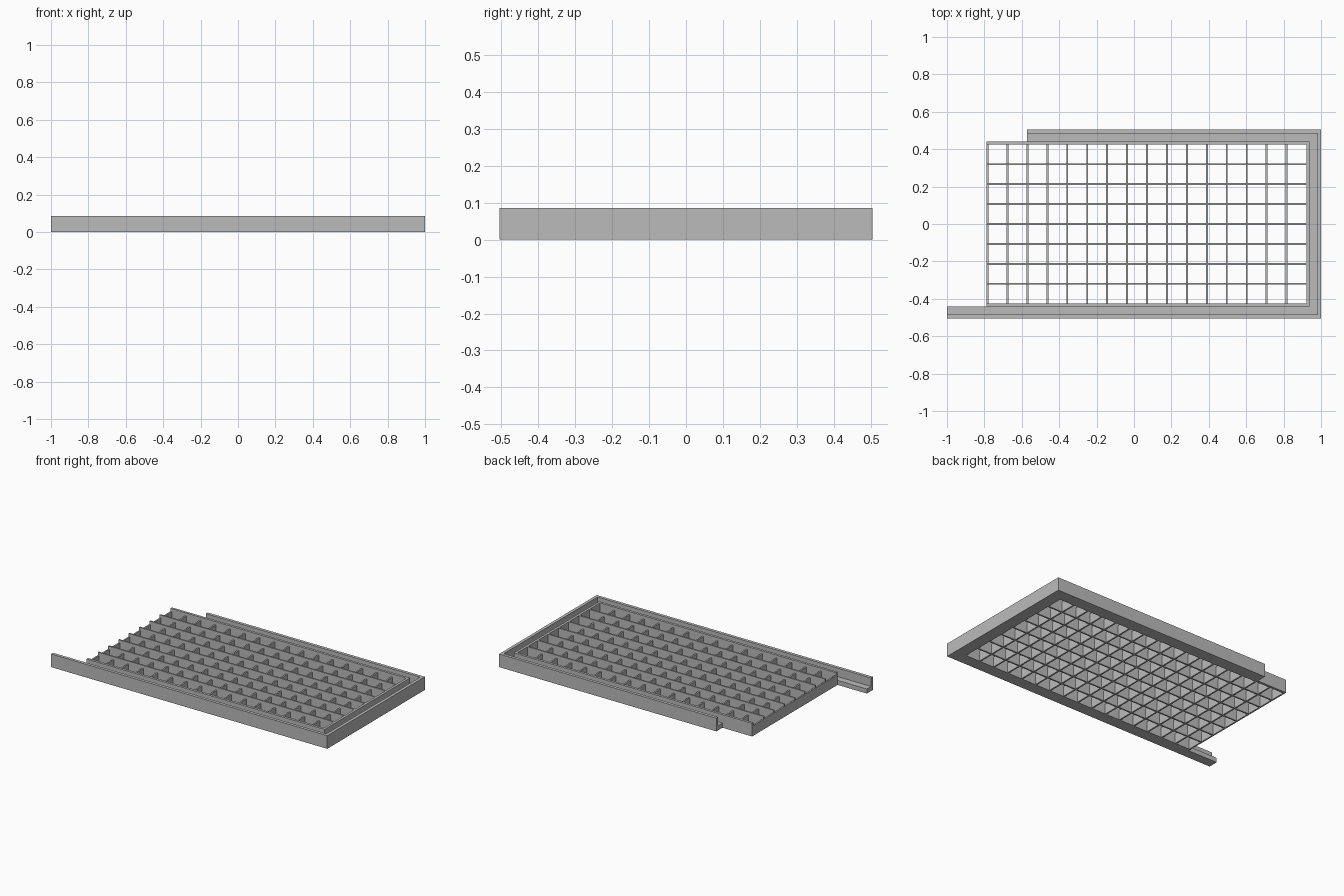
import bpy
import bmesh

cube = bpy.data.objects.get("Cube")
if cube:
    bpy.data.objects.remove(cube, do_unlink=True)

# Material
steel = bpy.data.materials.new("grey_steel")
steel.use_nodes = True
GREY = (0.5, 0.5, 0.5, 1.0)
steel.diffuse_color = GREY
steel.node_tree.nodes["Principled BSDF"].inputs["Base Color"].default_value = GREY

# Main dimensions
HALF_Y = 0.505
TOP = 0.086
WALL = 0.02        # upright leg thickness
FOOT = 0.063       # width of the flat leg
FOOT_TOP = 0.03
BACK_END = -0.573  # where the back leg of the frame stops
GRATE_LEFT = -0.788
GRATE_RIGHT = 1 - FOOT
GRATE_Y = HALF_Y - FOOT
PITCH = 0.1066
BAR = 0.01
CROSS_TOP = 0.066


def finish(bm, name):
    bmesh.ops.recalc_face_normals(bm, faces=bm.faces)
    mesh = bpy.data.meshes.new(name)
    bm.to_mesh(mesh)
    bm.free()
    mesh.materials.append(steel)
    obj = bpy.data.objects.new(name, mesh)
    bpy.context.scene.collection.objects.link(obj)
    return obj


def add_box(bm, x0, x1, y0, y1, z0, z1):
    verts = bmesh.ops.create_cube(bm, size=1)["verts"]
    bmesh.ops.scale(bm, verts=verts, vec=(x1 - x0, y1 - y0, z1 - z0))
    bmesh.ops.translate(bm, verts=verts,
                        vec=((x0 + x1) / 2, (y0 + y1) / 2, (z0 + z1) / 2))


# Angle frame: L profile (inset, height) swept with mitred corners
profile = [(0, 0), (FOOT, 0), (FOOT, FOOT_TOP), (WALL, FOOT_TOP), (WALL, TOP), (0, TOP)]
bm = bmesh.new()
stations = [
    [bm.verts.new((-1, d - HALF_Y, z)) for d, z in profile],
    [bm.verts.new((1 - d, d - HALF_Y, z)) for d, z in profile],
    [bm.verts.new((1 - d, HALF_Y - d, z)) for d, z in profile],
    [bm.verts.new((BACK_END, HALF_Y - d, z)) for d, z in profile],
]
for a, b in zip(stations, stations[1:]):
    for i in range(len(profile)):
        j = (i + 1) % len(profile)
        bm.faces.new((a[i], a[j], b[j], b[i]))
bm.faces.new(stations[0])
bm.faces.new(stations[-1])
finish(bm, "angle_frame")

# Bearing bars running lengthwise
bm = bmesh.new()
for i in range(-3, 4):
    y = i * PITCH
    add_box(bm, GRATE_LEFT, GRATE_RIGHT - BAR, y - BAR / 2, y + BAR / 2, 0, TOP)
finish(bm, "bearing_bars")

# Lower cross bars
bm = bmesh.new()
for i in range(16):
    x = GRATE_LEFT + BAR / 2 + i * PITCH
    add_box(bm, x - BAR / 2, x + BAR / 2, -GRATE_Y + BAR, GRATE_Y - BAR, 0, CROSS_TOP)
finish(bm, "cross_bars")

# Banding plates around the grating
bm = bmesh.new()
EDGE = 0.016
for side in (-1, 1):
    y0, y1 = sorted((side * GRATE_Y, side * (GRATE_Y - EDGE)))
    add_box(bm, GRATE_LEFT, GRATE_RIGHT, y0, y1, 0, TOP)
add_box(bm, GRATE_RIGHT - EDGE, GRATE_RIGHT, EDGE - GRATE_Y, GRATE_Y - EDGE, 0, TOP)
finish(bm, "edge_bands")
